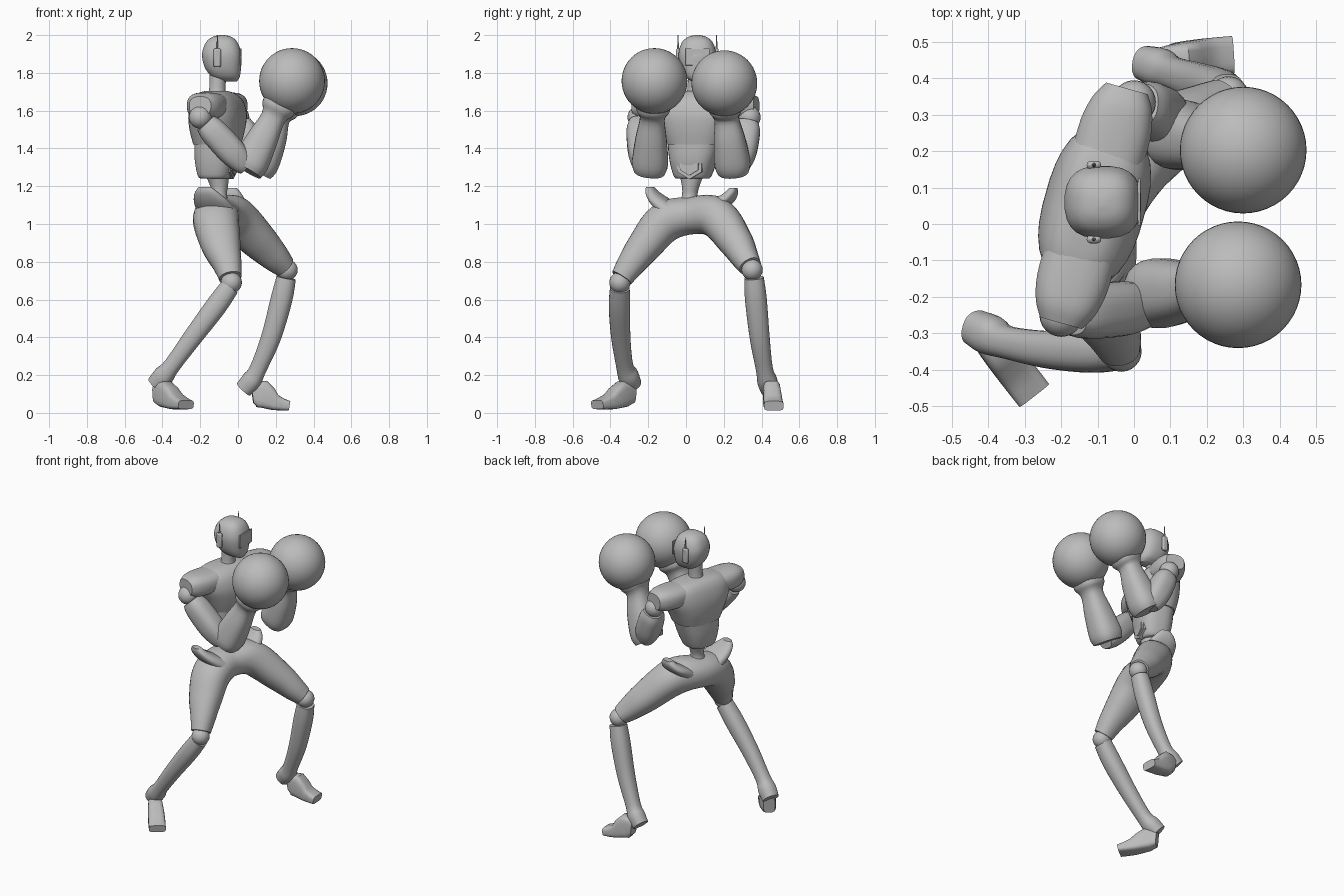
import bpy
import math
from mathutils import Vector

cube = bpy.data.objects.get("Cube")
if cube:
    bpy.data.objects.remove(cube)

grey = bpy.data.materials.new("plain_grey")
grey.use_nodes = True
GREY = (0.5, 0.5, 0.5, 1)
grey.diffuse_color = GREY
grey.node_tree.nodes["Principled BSDF"].inputs["Base Color"].default_value = GREY

# Torso frame: turned slightly so that the left shoulder leads
SIDE = Vector((0.27, 0.96, 0)).normalized()
FRONT = Vector((SIDE.y, -SIDE.x, 0))
X, Y, Z = Vector((1, 0, 0)), Vector((0, 1, 0)), Vector((0, 0, 1))


def finish(obj, name, angle=40):
    obj.name = name
    obj.data.materials.clear()
    obj.data.materials.append(grey)
    bpy.ops.object.select_all(action='DESELECT')
    obj.select_set(True)
    bpy.context.view_layer.objects.active = obj
    bpy.ops.object.shade_smooth_by_angle(angle=math.radians(angle))
    return obj


def spline(rows, steps):
    """Smoothly interpolate stations of equal length."""
    out = []
    for i in range(len(rows) - 1):
        p0, p1, p2, p3 = (rows[max(0, min(len(rows) - 1, i + k))] for k in (-1, 0, 1, 2))
        for s in range(steps):
            t = s / steps
            out.append([b + 0.5 * t * (c - a + t * (2 * a - 5 * b + 4 * c - d + t * (3 * (b - c) + d - a)))
                        for a, b, c, d in zip(p0, p1, p2, p3)])
    return out + [list(rows[-1])]


def loft(name, rows, side=Y, power=2.0, sides=24, steps=4, flat=False):
    """Skin over stations (x, y, z, half width[, half depth])."""
    rows = spline([tuple(r) if len(r) == 5 else tuple(r) + (r[3],) for r in rows], steps)
    pts = [Vector(r[:3]) for r in rows]
    verts, faces = [], []
    for i, r in enumerate(rows):
        t = Z if flat else (pts[min(i + 1, len(pts) - 1)] - pts[max(i - 1, 0)]).normalized()
        u = (side - t * side.dot(t)).normalized()
        v = t.cross(u)
        for k in range(sides):
            a = 2 * math.pi * (k + 0.5) / sides
            c, s = math.cos(a), math.sin(a)
            verts.append(pts[i] + u * math.copysign(abs(c) ** (2 / power), c) * r[3]
                         + v * math.copysign(abs(s) ** (2 / power), s) * r[4])
    for i in range(len(rows) - 1):
        for k in range(sides):
            j = (k + 1) % sides
            faces.append((i * sides + k, i * sides + j, (i + 1) * sides + j, (i + 1) * sides + k))
    faces.append(tuple(reversed(range(sides))))
    faces.append(tuple(range(len(verts) - sides, len(verts))))
    mesh = bpy.data.meshes.new(name)
    mesh.from_pydata(verts, [], faces)
    obj = bpy.data.objects.new(name, mesh)
    bpy.context.collection.objects.link(obj)
    return finish(obj, name)


def ball(name, loc, r, seg=24):
    bpy.ops.mesh.primitive_uv_sphere_add(segments=seg, ring_count=seg // 2, radius=r, location=loc)
    return finish(bpy.context.object, name)


def block(name, loc, size, bevel):
    bpy.ops.mesh.primitive_cube_add(size=1, location=loc)
    obj = bpy.context.object
    obj.scale = size
    bpy.ops.object.transform_apply(location=False, rotation=False)
    mod = obj.modifiers.new("bevel", 'BEVEL')
    mod.width, mod.segments = bevel, 2
    return finish(obj, name)


# Head, visor, ear pieces with aerials, neck
loft("head", [(-.05, .06, 1.755, .03, .045), (-.065, .06, 1.78, .065, .075), (-.08, .06, 1.83, .09, .097),
              (-.086, .06, 1.9, .1, .105), (-.086, .06, 1.96, .083, .085), (-.085, .06, 1.99, .05, .052),
              (-.085, .06, 2.0, .012, .012)], power=2.6, flat=True)
block("visor", (.014, .06, 1.885), (.008, .13, .09), .003)
for tag, s in (("left", 1), ("right", -1)):
    y = .06 + s * .102
    block(tag + "_ear_piece", (-.11, y, 1.88), (.04, .022, .1), .01)
    loft(tag + "_aerial", [(-.11, y, 1.92, .006), (-.108, y, 2.0, .002)], side=X, sides=8, steps=1)
loft("neck", [(-.11, .05, 1.66, .07), (-.11, .05, 1.7, .045), (-.105, .055, 1.8, .045)], flat=True)

# Torso
loft("chest", [(-.11, .05, 1.42, .15, .118), (-.11, .05, 1.5, .185, .135), (-.108, .05, 1.58, .22, .138),
               (-.11, .05, 1.65, .225, .118), (-.115, .05, 1.69, .17, .085), (-.115, .05, 1.705, .08, .05)],
     side=SIDE, power=2.7, sides=32, flat=True)
loft("abdomen", [(-.12, .035, 1.24, .085, .075), (-.12, .035, 1.26, .1, .09), (-.115, .04, 1.34, .125, .108),
                 (-.11, .05, 1.43, .145, .112)], side=SIDE, power=2.7, sides=32, flat=True)
for depth, radius in ((.1, .078), (.108, .058)):
    p = Vector((-.12, .045, 1.315)) + FRONT * depth
    loft("belly_hexagon", [(*(p - FRONT * .03), radius), (*p, radius)], side=SIDE, sides=6, steps=1)
loft("waist", [(-.1, .02, 1.09, .06), (-.1, .02, 1.15, .042), (-.1, .025, 1.2, .047), (-.11, .03, 1.26, .065)], flat=True)

# Hips and thighs form one arch from knee to knee
loft("hips_and_thighs", [(-.04, -.34, .715, .06, .06), (-.058, -.29, .79, .078, .075), (-.09, -.215, .89, .105, .093),
                         (-.115, -.11, 1.01, .122, .108), (-.1, .03, 1.045, .12, .1), (-.02, .16, 1.035, .115, .108),
                         (.11, .26, .91, .098, .092), (.195, .31, .825, .078, .074), (.245, .34, .775, .06, .06)],
     side=X, power=2.2, steps=5)
for tag, rows in (("right", [(-.11, -.07, 1.07, .11, .08), (-.14, -.13, 1.12, .095, .06),
                             (-.165, -.175, 1.165, .065, .035), (-.175, -.19, 1.195, .035, .02)]),
                  ("left", [(-.06, .12, 1.07, .11, .08), (-.055, .19, 1.12, .095, .06),
                            (-.045, .235, 1.16, .065, .035), (-.04, .25, 1.19, .035, .02)])):
    loft(tag + "_hip_crest", rows, side=FRONT, power=2.5, flat=True)

# Legs
knees = {"right": (-.035, -.35, .69), "left": (.26, .35, .757)}
shins = {"right": [(-.045, -.35, .665, .052), (-.12, -.352, .56, .057), (-.24, -.345, .4, .051),
                   (-.35, -.325, .25, .045), (-.395, -.305, .195, .055), (-.435, -.285, .15, .05)],
         "left": [(.255, .36, .715, .052), (.23, .37, .6, .058), (.175, .39, .4, .053),
                  (.105, .415, .23, .045), (.07, .43, .17, .053), (.03, .442, .125, .048)]}
feet = {"right": [(-.425, -.285, .1, .036, .05), (-.385, -.335, .1, .046, .07), (-.33, -.4, .06, .052, .043),
                  (-.275, -.47, .043, .052, .024)],
        "left": [(.075, .45, .1, .036, .05), (.125, .453, .1, .046, .075), (.195, .46, .055, .05, .043),
                 (.27, .465, .037, .052, .026)]}
for tag in ("left", "right"):
    ball(tag + "_knee_joint", knees[tag], .056)
    loft(tag + "_shin", shins[tag], power=2.3)
    a, b = Vector(feet[tag][0][:3]), Vector(feet[tag][-1][:3])
    loft(tag + "_foot", feet[tag], side=Z.cross(b - a).normalized(), power=4, sides=16, steps=2)

# Arms and gloves
shoulders = {"left": (-.0, .335, 1.565), "right": (-.2, -.25, 1.565)}
elbows = {"left": (.1, .285, 1.31), "right": (.035, -.225, 1.31)}
forearms = {"left": [(.1, .25, 1.285, .085), (.125, .245, 1.33, .096), (.175, .23, 1.45, .083),
                     (.21, .215, 1.56, .066), (.235, .21, 1.61, .09), (.25, .205, 1.65, .09)],
            "right": [(.045, -.195, 1.285, .085), (.07, -.19, 1.33, .096), (.13, -.185, 1.45, .083),
                      (.185, -.178, 1.56, .066), (.21, -.175, 1.61, .09), (.23, -.17, 1.65, .09)]}
gloves = {"left": (.3, .203, 1.745), "right": (.286, -.167, 1.757)}
for tag, s in (("left", 1), ("right", -1)):
    mid = Vector((-.11, .05, 1.625))
    loft(tag + "_shoulder_cap", [(*(mid + SIDE * s * d), a, b) for d, a, b in
                                 ((.12, .1, .07), (.22, .1, .072), (.29, .085, .068), (.335, .06, .05))],
         side=FRONT, power=2.6)
    top, end = Vector(shoulders[tag]), Vector(elbows[tag])
    ball(tag + "_shoulder_joint", top, .06)
    loft(tag + "_upper_arm", [(*top.lerp(end, t), r) for t, r in
                              ((.12, .058), (.3, .073), (.7, .075), (.95, .06), (1.05, .045))], power=2.6)
    loft(tag + "_forearm", forearms[tag], power=2.5)
    ball(tag + "_glove", gloves[tag], .174, 48)
